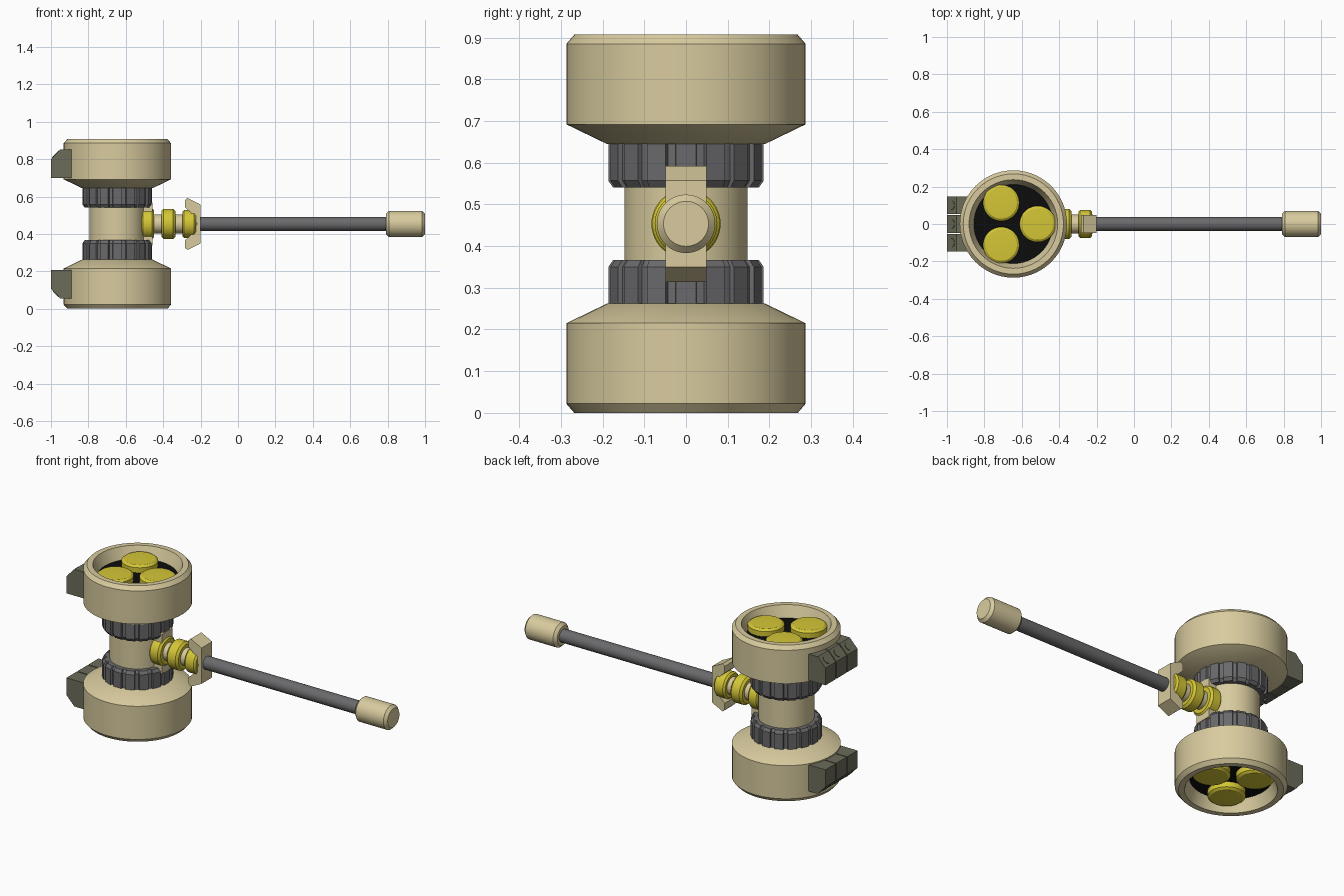
import bpy, bmesh, math
from mathutils import Matrix, Vector

if "Cube" in bpy.data.objects:
    bpy.data.objects.remove(bpy.data.objects["Cube"])

H = 0.907          # head height
CX = -0.645        # head axis
MID = H / 2        # handle axis height


def colour(name, r, g, b):
    m = bpy.data.materials.new(name)
    lin = [((c / 255 + 0.055) / 1.055) ** 2.4 if c > 10 else c / 255 / 12.92 for c in (r, g, b)]
    m.diffuse_color = (*lin, 1)
    m.use_nodes = True
    m.node_tree.nodes["Principled BSDF"].inputs["Base Color"].default_value = m.diffuse_color
    return m


TAN = colour("tan", 216, 203, 158)
GREY = colour("grey", 106, 106, 108)
YELLOW = colour("yellow", 212, 198, 54)
OLIVE = colour("dark_olive", 108, 108, 90)
BLACK = colour("black", 12, 12, 12)


def finish(name, bm, mat, matrix=Matrix()):
    bmesh.ops.transform(bm, matrix=matrix, verts=bm.verts)
    bmesh.ops.remove_doubles(bm, verts=bm.verts, dist=1e-5)
    bmesh.ops.recalc_face_normals(bm, faces=bm.faces)
    me = bpy.data.meshes.new(name)
    bm.to_mesh(me)
    bm.free()
    me.materials.append(mat)
    ob = bpy.data.objects.new(name, me)
    bpy.context.collection.objects.link(ob)
    bpy.ops.object.select_all(action='DESELECT')
    ob.select_set(True)
    bpy.context.view_layer.objects.active = ob
    bpy.ops.object.shade_smooth_by_angle(angle=math.radians(30))
    return ob


def lathe(name, profile, mat, matrix, angles=None, depth=None):
    """Revolve (radius, height) points; depth gives a radius cut per angle."""
    n = 56
    angles = angles or [2 * math.pi * i / n for i in range(n)]
    depth = depth or [0] * len(angles)
    bm = bmesh.new()
    rings = [[bm.verts.new((max(r - d, 0) * math.cos(a), max(r - d, 0) * math.sin(a), z))
              for r, z in profile] for a, d in zip(angles, depth)]
    for i, ring in enumerate(rings):
        nxt = rings[(i + 1) % len(rings)]
        for k in range(len(profile) - 1):
            quad = [ring[k], nxt[k], nxt[k + 1], ring[k + 1]]
            if profile[k][0] == 0:
                quad.pop(1)
            elif profile[k + 1][0] == 0:
                quad.pop(2)
            bm.faces.new(quad)
    return finish(name, bm, mat, matrix)


def barrel(r, a, b, c):
    """Chamfered cylinder profile."""
    return [(0, a), (r - c, a), (r, a + c), (r, b - c), (r - c, b), (0, b)]


def prism(name, pts, y, half, mat):
    """Extrude an x-z outline along y."""
    bm = bmesh.new()
    f = bm.faces.new([bm.verts.new((x, y - half, z)) for x, z in pts])
    new = bmesh.ops.extrude_face_region(bm, geom=[f])["geom"]
    bmesh.ops.translate(bm, vec=(0, 2 * half, 0),
                        verts=[v for v in new if isinstance(v, bmesh.types.BMVert)])
    return finish(name, bm, mat)


# tooth layout of the ribbed rings
TEETH = 16
ang, cut = [], []
for i in range(TEETH):
    for off, d in ((-0.33, 0), (0.33, 0), (0.37, 0.011), (0.63, 0.011)):
        ang.append(2 * math.pi * (i + off) / TEETH)
        cut.append(d)

# the two head ends: bottom as drawn, top mirrored
for side, flip in (("lower", 1), ("upper", -1)):
    base = Matrix.Translation((CX, 0, 0 if flip == 1 else H)) @ Matrix.Diagonal((1, 1, flip, 1))
    lathe(side + "_drum", [(0, .07), (.21, .07), (.237, 0), (.268, 0), (.287, .022),
                           (.287, .215), (.19, .262), (0, .262)], TAN, base)
    lathe(side + "_recess_floor", [(0, .066), (.212, .066), (.212, .071), (0, .071)], BLACK, base)
    lathe(side + "_ribbed_ring", [(.1, .255), (.188, .255), (.188, .35), (.176, .367), (.1, .367)],
          GREY, base, ang, cut)
    for i in range(3):
        a = 2 * math.pi * i / 3
        lathe(f"{side}_disc_{i + 1}", [(0, .022), (.084, .026), (.097, .036), (.097, .068), (0, .068)],
              YELLOW, base @ Matrix.Translation((.13 * math.cos(a), .13 * math.sin(a), 0)))
    # three chamfered blocks on the back of the drum
    for i in (-1, 0, 1):
        outline = [(-.889, .055), (-.95, .055), (-1, .108), (-1, .208), (-.889, .208)]
        if flip == -1:
            outline = [(x, H - z) for x, z in outline]
        prism(f"{side}_block_{i + 2}", outline, i * .1, .047, OLIVE)
        # round button on each sloping face
        n = Vector((-.053, 0, -.05 * flip)).normalized()
        z = .0815 if flip == 1 else H - .0815
        lathe(f"{side}_button_{i + 2}", [(0, -.01), (.024, -.01), (.024, .003), (0, .003)], OLIVE,
              Matrix.Translation((-.975, i * .1, z)) @ n.to_track_quat('Z', 'Y').to_matrix().to_4x4())

# core between the ends
lathe("core", [(0, .255), (.148, .255), (.148, H - .255), (0, H - .255)], TAN,
      Matrix.Translation((CX, 0, 0)))

# handle parts turned about the x axis
AXIS = Matrix.Translation((0, 0, MID)) @ Matrix.Rotation(math.pi / 2, 4, 'Y')
lathe("neck", barrel(.05, -.5, -.22, .001), TAN, AXIS)
lathe("collar_inner", barrel(.083, -.52, -.448, .012), YELLOW, AXIS)
lathe("collar_middle", barrel(.081, -.41, -.335, .012), YELLOW, AXIS)
lathe("collar_outer", barrel(.075, -.298, -.225, .01), YELLOW, AXIS)
lathe("rod", barrel(.0375, -.22, .82, .001), GREY, AXIS)
lathe("grip", barrel(.07, .79, 1.0, .016), TAN, AXIS)

# saddle against the core and guard plate before the rod
prism("saddle", [(-.53, MID - .115), (-.456, MID - .115), (-.456, MID + .115), (-.53, MID + .115)],
      0, .049, TAN)
half = [(-.2, .104), (-.27, .139), (-.283, .127), (-.283, .088), (-.25, .058)]
prism("guard", [(x, MID + z) for x, z in half] + [(x, MID - z) for x, z in reversed(half)],
      0, .049, TAN)
